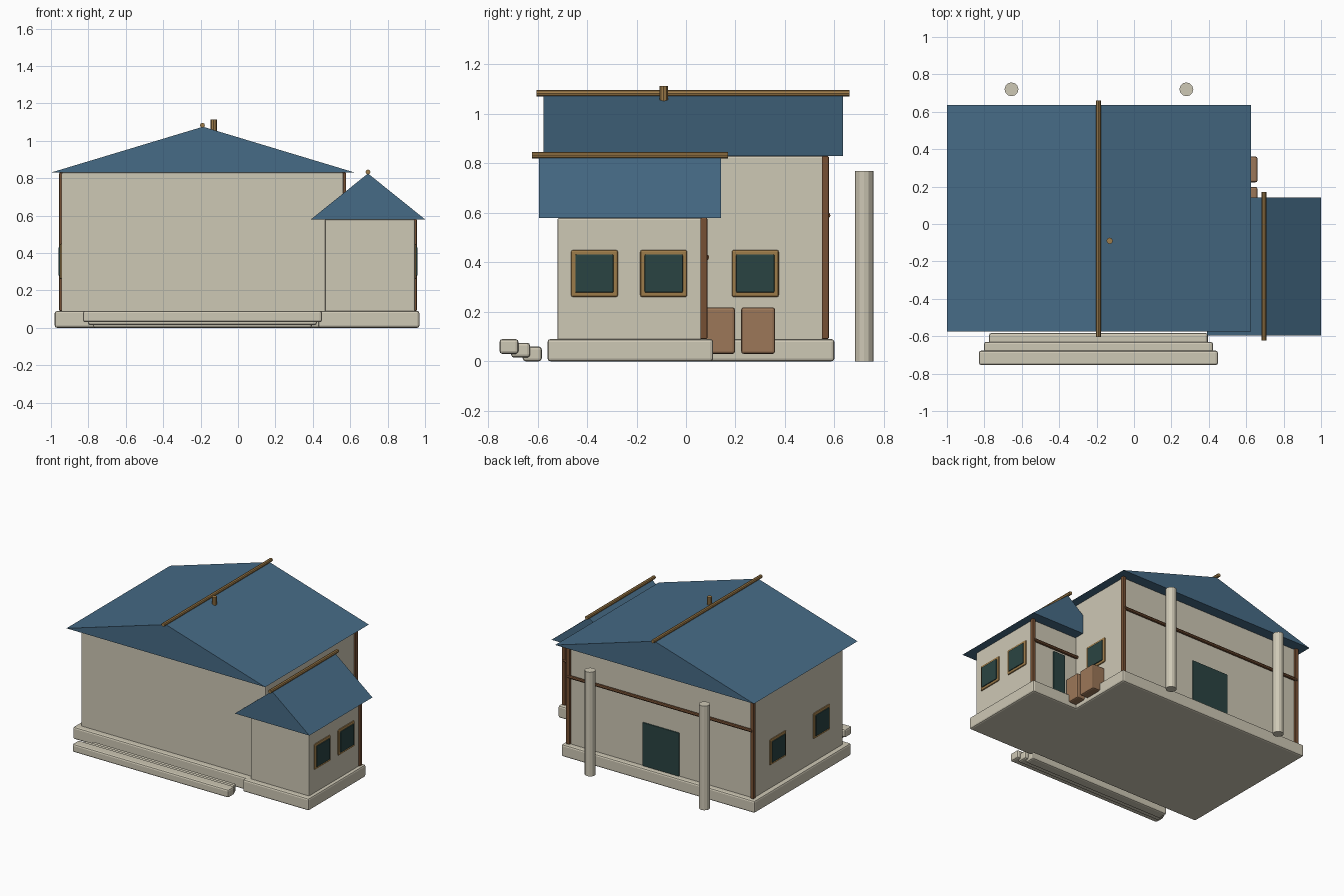
import bpy
import bmesh
from mathutils import Matrix, Vector

cube = bpy.data.objects.get("Cube")
if cube:
    bpy.data.objects.remove(cube, do_unlink=True)


def linear(c):
    return c / 12.92 if c <= 0.04045 else ((c + 0.055) / 1.055) ** 2.4


def material(name, *srgb):
    color = [linear(c / 255) for c in srgb] + [1]
    m = bpy.data.materials.new(name)
    m.use_nodes = True
    m.diffuse_color = color
    m.node_tree.nodes["Principled BSDF"].inputs["Base Color"].default_value = color
    return m


PLASTER = material("pale plaster", 206, 200, 181)
ROOF = material("slate blue", 70, 107, 134)
WOOD = material("golden wood", 158, 124, 74)
TIMBER = material("dark timber", 118, 80, 52)
CRATE = material("crate brown", 156, 119, 88)
GLASS = material("dark teal", 42, 68, 66)


def finish(name, bm, mat, bevel=0):
    bmesh.ops.recalc_face_normals(bm, faces=bm.faces)
    mesh = bpy.data.meshes.new(name)
    bm.to_mesh(mesh)
    bm.free()
    mesh.materials.append(mat)
    obj = bpy.data.objects.new(name, mesh)
    bpy.context.collection.objects.link(obj)
    if bevel:
        mod = obj.modifiers.new("soft_edges", "BEVEL")
        mod.width = bevel
        mod.segments = 2
    return obj


def box(name, x, y, z, mat, bevel=0):
    """Box from (low, high) pairs on each axis."""
    size = [b - a for a, b in (x, y, z)]
    mid = [(a + b) / 2 for a, b in (x, y, z)]
    bm = bmesh.new()
    bmesh.ops.create_cube(bm, size=1, matrix=Matrix.Translation(mid) @ Matrix.Diagonal((*size, 1)))
    return finish(name, bm, mat, bevel)


def rod(name, start, end, radius, sides, mat):
    start, end = Vector(start), Vector(end)
    axis = end - start
    turn = axis.to_track_quat("Z", "Y").to_matrix().to_4x4()
    bm = bmesh.new()
    bmesh.ops.create_cone(bm, cap_ends=True, segments=sides, radius1=radius, radius2=radius,
                          depth=axis.length, matrix=Matrix.Translation((start + end) / 2) @ turn)
    return finish(name, bm, mat)


def gable_roof(name, x, y, eave, ridge):
    """Solid triangular prism with its ridge along y."""
    mid = sum(x) / 2
    bm = bmesh.new()
    profile = [bm.verts.new((px, y[0], pz)) for px, pz in ((x[0], eave), (x[1], eave), (mid, ridge))]
    face = bm.faces.new(profile)
    out = bmesh.ops.extrude_face_region(bm, geom=[face])
    verts = [v for v in out["geom"] if isinstance(v, bmesh.types.BMVert)]
    bmesh.ops.translate(bm, verts=verts, vec=(0, y[1] - y[0], 0))
    finish(name, bm, ROOF)


def window(name, wall_x, y, side):
    """Framed window on a wall facing +x or -x."""
    z = 0.355

    def layer(part, half, out, mat, bevel):
        x = sorted((wall_x - side * 0.02, wall_x + side * out))
        box(name + part, x, (y - half, y + half), (z - half, z + half), mat, bevel)

    layer("_frame", 0.095, 0.008, WOOD, 0.008)
    layer("_pane", 0.077, 0.014, GLASS, 0.004)


# Foundation and walls
FLOOR, EAVE, WING_EAVE = 0.09, 0.83, 0.58
box("main_foundation", (-0.98, 0.60), (-0.53, 0.60), (0, FLOOR), PLASTER, 0.012)
box("wing_foundation", (0.43, 0.97), (-0.56, 0.11), (0, FLOOR), PLASTER, 0.012)
box("main_walls", (-0.945, 0.565), (-0.485, 0.56), (0.08, EAVE), PLASTER, 0.008)
box("wing_walls", (0.465, 0.945), (-0.52, 0.07), (0.08, WING_EAVE), PLASTER, 0.008)

# Roofs, ridge poles and the peg
gable_roof("main_roof", (-1, 0.625), (-0.575, 0.635), EAVE, 1.075)
gable_roof("wing_roof", (0.39, 1), (-0.595, 0.142), WING_EAVE, 0.825)
rod("main_ridge_pole", (-0.19, -0.605, 1.083), (-0.19, 0.66, 1.083), 0.013, 8, WOOD)
rod("wing_ridge_pole", (0.695, -0.622, 0.833), (0.695, 0.17, 0.833), 0.013, 8, WOOD)
rod("roof_peg", (-0.13, -0.09, 1.053), (-0.13, -0.09, 1.113), 0.017, 8, WOOD)

# Front steps
for i in range(3):
    reach, front, low = 0.585 + 0.027 * i, -0.66 - 0.047 * i, 0.015 * i
    box(f"step_{i + 1}", (-0.19 - reach, -0.19 + reach), (front, front + 0.077),
        (low, low + 0.06), PLASTER, 0.012)

# Corner posts and rear rails
for name, x, y, top in (("rear_right_post", -0.942, 0.563, EAVE),
                        ("rear_left_post", 0.564, 0.563, EAVE),
                        ("wing_post", 0.942, 0.072, WING_EAVE)):
    box(name, (x - 0.014, x + 0.014), (y - 0.014, y + 0.014), (FLOOR, top), TIMBER, 0.005)
rod("main_rail", (-0.942, 0.572, 0.59), (0.564, 0.572, 0.59), 0.012, 8, TIMBER)
rod("wing_rail", (0.55, 0.082, 0.42), (0.942, 0.082, 0.42), 0.012, 8, TIMBER)

# Windows
for i, y in enumerate((-0.37, -0.09)):
    window(f"wing_window_{i + 1}", 0.945, y, 1)
window("left_window", 0.565, 0.28, 1)
for i, y in enumerate((-0.23, 0.28)):
    window(f"right_window_{i + 1}", -0.945, y, -1)

# Rear doors
box("main_door", (-0.34, -0.04), (0.54, 0.569), (FLOOR, 0.41), GLASS, 0.004)
box("wing_door", (0.665, 0.765), (0.05, 0.079), (FLOOR, 0.40), GLASS, 0.004)

# Free-standing rear columns
for i, x in enumerate((-0.655, 0.28)):
    rod(f"rear_column_{i + 1}", (x, 0.72, 0), (x, 0.72, 0.77), 0.037, 12, PLASTER)

# Crates by the wing
box("small_crate", (0.54, 0.66), (0.075, 0.198), (0.03, 0.218), CRATE, 0.01)
box("large_crate", (0.53, 0.66), (0.223, 0.36), (0.03, 0.218), CRATE, 0.01)
